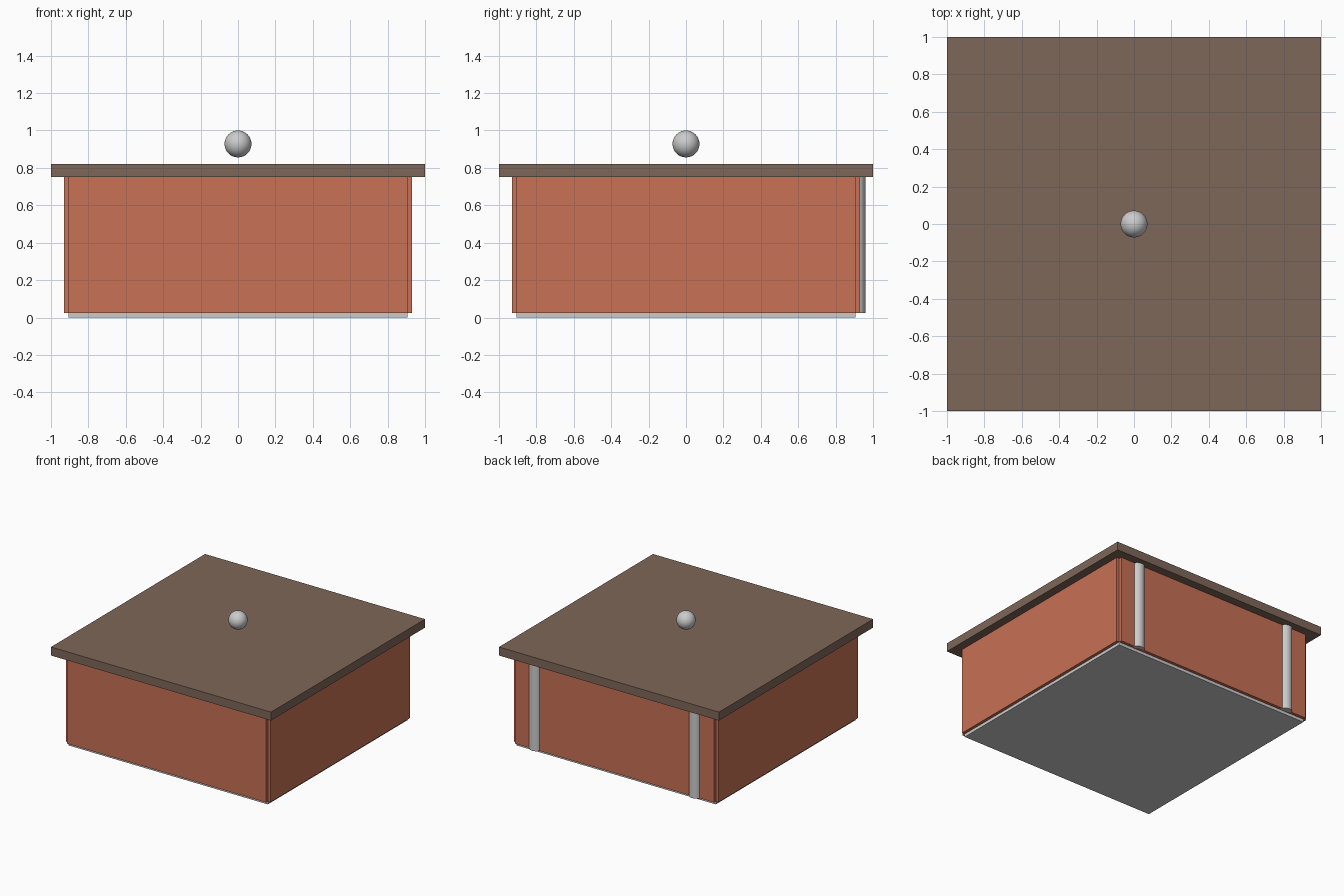
import bpy
from math import radians

if "Cube" in bpy.data.objects:
    bpy.data.objects.remove(bpy.data.objects["Cube"])


def material(name, rgb):
    m = bpy.data.materials.new(name)
    m.diffuse_color = (*rgb, 1)
    m.use_nodes = True
    m.node_tree.nodes["Principled BSDF"].inputs["Base Color"].default_value = m.diffuse_color
    return m


def finish(name, mat=None, smooth=False):
    ob = bpy.context.object
    ob.name = name
    if mat:
        ob.data.materials.append(mat)
    if smooth:
        bpy.ops.object.shade_smooth_by_angle(angle=radians(35))
    return ob


def box(name, x, y, z, mat=None):
    """Box from (min, max) ranges."""
    bpy.ops.mesh.primitive_cube_add(size=1, location=[sum(r) / 2 for r in (x, y, z)])
    bpy.context.object.scale = [r[1] - r[0] for r in (x, y, z)]
    bpy.ops.object.transform_apply(location=False, rotation=False, scale=True)
    return finish(name, mat)


clay = material("clay_red", (0.58, 0.165, 0.09))
brown = material("lid_brown", (0.21, 0.135, 0.1))

HALF = 0.905        # wall centre line and floor edge
T = 0.025           # half the board thickness
BOTTOM, TOP = 0.025, 0.75

# Floor board
box("floor", (-HALF, HALF), (-HALF, HALF), (0, 2 * T))

# Four walls, centred on the floor edges so the corners are notched
for s, fb, lr in ((-1, "front", "left"), (1, "back", "right")):
    across = (s * HALF - T, s * HALF + T)
    box(fb + "_wall", (-HALF, HALF), across, (BOTTOM, TOP), clay)
    box(lr + "_wall", across, (-HALF, HALF), (BOTTOM, TOP), clay)

# Overhanging lid
box("lid", (-1, 1), (-1, 1), (TOP, 0.82), brown)

# Round knob above the lid
bpy.ops.mesh.primitive_uv_sphere_add(segments=32, ring_count=16, radius=0.072,
                                     location=(0, 0, 0.928))
finish("knob", smooth=True)

# Upright hinge rods sunk into the back wall
for s, side in ((-1, "left"), (1, "right")):
    bpy.ops.mesh.primitive_cylinder_add(vertices=32, radius=0.054, depth=TOP - BOTTOM,
                                        location=(s * 0.726, HALF, (TOP + BOTTOM) / 2))
    finish(side + "_hinge_rod", smooth=True)
